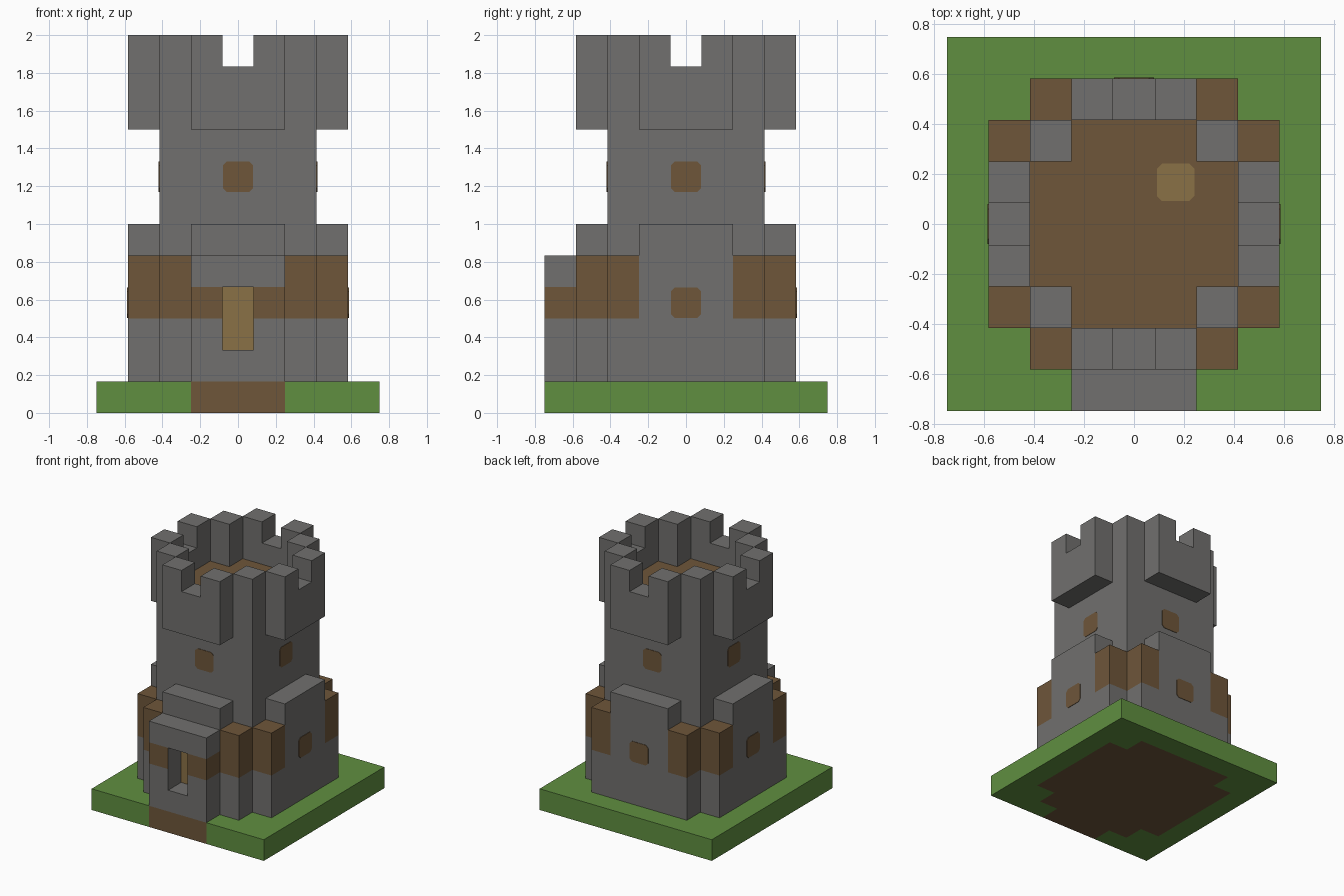
import bpy, bmesh
from math import pi
from mathutils import Matrix, Vector

if "Cube" in bpy.data.objects:
    bpy.data.objects.remove(bpy.data.objects["Cube"])

U = 1 / 6  # one building block; all sizes below are in blocks
SIDES = ["front", "left", "back", "right"]


def material(name, r, g, b):
    m = bpy.data.materials.new(name)
    m.use_nodes = True
    m.diffuse_color = (r, g, b, 1)
    m.node_tree.nodes["Principled BSDF"].inputs["Base Color"].default_value = (r, g, b, 1)
    return m


stone = material("stone grey", 0.165, 0.162, 0.157)
grass = material("grass green", 0.117, 0.275, 0.051)
wood = material("wood brown", 0.156, 0.093, 0.042)
tan = material("tan wood", 0.254, 0.165, 0.061)


def finish(name, bm, mats, rule=None, turn=Matrix()):
    """Colour faces by rule(centre, normal), turn and scale into place."""
    bmesh.ops.recalc_face_normals(bm, faces=bm.faces)
    for f in bm.faces:
        f.material_index = int(rule(f.calc_center_median(), f.normal)) if rule else 0
    bm.transform(Matrix.Scale(U, 4) @ turn)
    me = bpy.data.meshes.new(name)
    bm.to_mesh(me)
    bm.free()
    for m in mats:
        me.materials.append(m)
    ob = bpy.data.objects.new(name, me)
    bpy.context.collection.objects.link(ob)


def block(name, lo, hi, mats, rule=None, cuts=(), turn=Matrix()):
    """Box between two corners, sliced at (axis, position) cuts."""
    bm = bmesh.new()
    lo, hi = Vector(lo), Vector(hi)
    bmesh.ops.create_cube(bm, size=1)
    for v in bm.verts:
        v.co = Vector(h if c > 0 else l for c, l, h in zip(v.co, lo, hi))
    for axis, pos in cuts:
        co, no = Vector(), Vector()
        co[axis], no[axis] = pos, 1
        bmesh.ops.bisect_plane(bm, geom=bm.verts[:] + bm.edges[:] + bm.faces[:],
                               plane_co=co, plane_no=no)
    finish(name, bm, mats, rule, turn)


def prism(name, outline, y0, y1, mat, turn=Matrix()):
    """Outline in x and z, extruded along y."""
    bm = bmesh.new()
    face = bm.faces.new([bm.verts.new((x, y0, z)) for x, z in outline])
    ext = bmesh.ops.extrude_face_region(bm, geom=[face])["geom"]
    bmesh.ops.translate(bm, vec=(0, y1 - y0, 0),
                        verts=[v for v in ext if isinstance(v, bmesh.types.BMVert)])
    finish(name, bm, [mat], None, turn)


def panel(name, x, z, size, y, mat, turn=Matrix()):
    """Thin square plate with clipped corners."""
    a, b = size / 2, size / 2 - 0.12
    pts = [(-a, -b), (-b, -a), (b, -a), (a, -b), (a, b), (b, a), (-b, a), (-a, b)]
    prism(name, [(x + p, z + q) for p, q in pts], y - 0.02, y + 0.02, mat, turn)


# Grass base with earth under the building and the porch
def is_earth(c, n):
    x, y = abs(c.x), c.y
    under = max(x, abs(y)) < 3.5 and min(x, abs(y)) < 2.5
    porch = x < 1.5 and y < -3
    return under or porch


cuts = [(axis, i - 3.5) for axis in (0, 1) for i in range(8)]
block("grass_base", (-4.5, -4.5, 0), (4.5, 4.5, 1), [grass, wood], is_earth, cuts)

# Tower core with a wooden roof floor and a hatch
block("tower_core", (-2.5, -2.5, 1), (2.5, 2.5, 10), [stone, wood], lambda c, n: n.z > 0.5)
panel("roof_hatch", 1, -1, 0.9, 10, tan, Matrix.Rotation(pi / 2, 4, "X"))

# Parts repeated on the four sides
battlement = [(-1.5, 9), (1.5, 9), (1.5, 12), (0.5, 12), (0.5, 11),
              (-0.5, 11), (-0.5, 12), (-1.5, 12)]
for k, side in enumerate(SIDES):
    turn = Matrix.Rotation(k * pi / 2, 4, "Z")
    block(side + "_buttress", (-1.5, -3.5, 1), (1.5, -2.5, 6), [stone], turn=turn)
    prism(side + "_battlement", battlement, -3.5, -2.5, stone, turn)
    panel(side + "_upper_window", 0, 7.5, 0.96, -2.5, wood, turn)
    if side != "front":
        panel(side + "_lower_window", 0, 3.5, 0.96, -3.5, wood, turn)
    block(side + "_corner_merlon", (1.5, -2.5, 10), (2.5, -1.5, 12), [stone], turn=turn)
    # Corner columns, stone below and wood above
    for end, x in (("first", -2.5), ("second", 1.5)):
        block(f"{side}_{end}_column", (x, -3.5, 1), (x + 1, -2.5, 5), [stone, wood],
              lambda c, n: c.z > 3, [(2, 3)], turn)

# Porch with a deep doorway and a wooden band
block("porch_sill", (-1.5, -4.5, 1), (1.5, -3.5, 2), [stone])
block("porch_lintel", (-1.5, -4.5, 4), (1.5, -3.5, 5), [stone])
for name, x in (("right", -1.5), ("left", 0.5)):
    block("porch_jamb_" + name, (x, -4.5, 2), (x + 1, -3.5, 4), [stone, wood],
          lambda c, n: c.z > 3 and n.x * c.x > -0.1, [(2, 3)])
block("door", (-0.5, -3.53, 2), (0.5, -3.49, 4), [tan])
